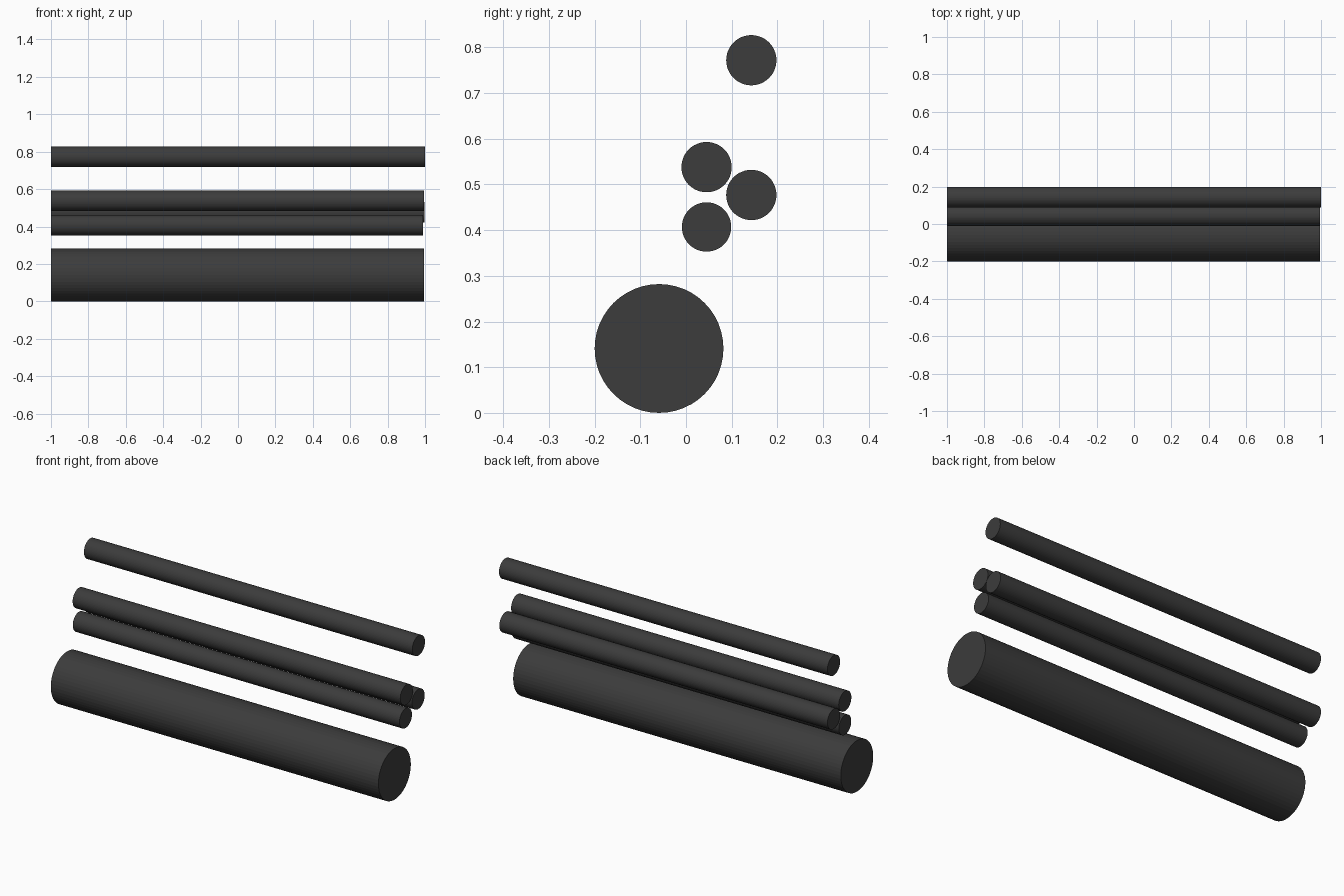
import bpy
from math import pi

if "Cube" in bpy.data.objects:
    bpy.data.objects.remove(bpy.data.objects["Cube"])

dark = bpy.data.materials.new("dark_grey")
dark.diffuse_color = (0.045, 0.045, 0.045, 1)
dark.use_nodes = True
dark.node_tree.nodes["Principled BSDF"].inputs["Base Color"].default_value = dark.diffuse_color


def rod(name, y, z, radius, x_end):
    """Solid round bar lying along x, from x = -1 to x_end."""
    bpy.ops.mesh.primitive_cylinder_add(
        vertices=48, radius=radius, depth=x_end + 1,
        location=((x_end - 1) / 2, y, z), rotation=(0, pi / 2, 0))
    ob = bpy.context.object
    ob.name = name
    ob.data.materials.append(dark)


# thick bar at the bottom
rod("thick_bar", -0.059, 0.141, 0.141, 0.995)

# front pair of thin rods
rod("lower_front_rod", 0.045, 0.407, 0.054, 0.99)
rod("upper_front_rod", 0.045, 0.538, 0.055, 0.995)

# rear rods
rod("middle_rear_rod", 0.143, 0.477, 0.055, 0.998)
rod("top_rear_rod", 0.143, 0.772, 0.055, 1.0)
